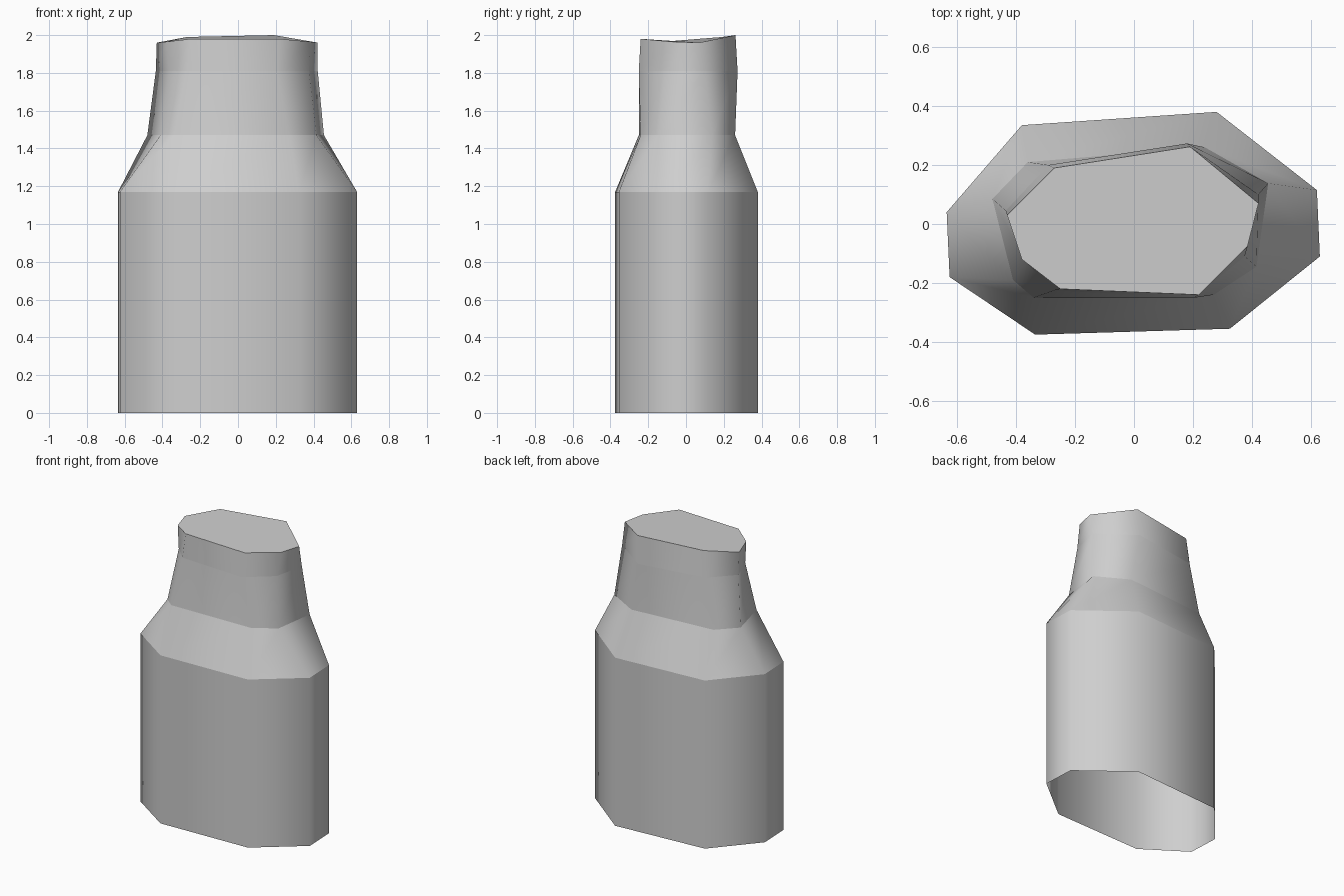
import bpy, bmesh, math

cube = bpy.data.objects.get("Cube")
if cube:
    bpy.data.objects.remove(cube, do_unlink=True)

# One plain grey for the whole bottle
grey = bpy.data.materials.new("plain grey")
grey.use_nodes = True
colour = (0.62, 0.62, 0.62, 1)
grey.diffuse_color = colour
grey.node_tree.nodes["Principled BSDF"].inputs["Base Color"].default_value = colour

# Irregular eight-sided outlines, counter-clockwise from the front left corner
BODY = [(-.335, -.375), (.325, -.355), (.63, -.11), (.62, .115),
        (.28, .38), (-.38, .335), (-.635, .04), (-.625, -.18)]
SHOULDER = [(-.34, -.25), (.27, -.24), (.415, -.145), (.455, .138),
            (.24, .26), (-.36, .21), (-.48, .085), (-.41, -.19)]
NECK = [(-.27, -.225), (.205, -.25), (.375, -.11), (.422, .10),
        (.18, .273), (-.29, .2), (-.435, .045), (-.365, -.13)]
RIM = [(-.25, -.22), (.22, -.24), (.385, -.075), (.422, .07),
       (.19, .262), (-.27, .19), (-.43, .03), (-.38, -.12)]
RIM_Z = [1.98, 1.98, 1.965, 1.96, 2.0, 1.99, 1.96, 1.965]


def ring(bm, outline, heights):
    return [bm.verts.new((x, y, z)) for (x, y), z in zip(outline, heights)]


bm = bmesh.new()
count = len(BODY)
levels = [(BODY, 0), (BODY, 1.17), (SHOULDER, 1.47), (NECK, 1.81)]
rings = [ring(bm, outline, [z] * count) for outline, z in levels]
rings.append(ring(bm, RIM, RIM_Z))

# Walls between neighbouring outlines, open underneath
for low, high in zip(rings, rings[1:]):
    for i in range(count):
        j = (i + 1) % count
        bm.faces.new((low[i], low[j], high[j], high[i]))

# Slightly tilted cap
bm.faces.new(rings[-1])

# Smooth walls, with crisp level lines and crisp corners where the bend is strong
for face in bm.faces:
    face.smooth = True
for r in rings:
    for i in range(count):
        edge = bm.edges.get((r[i], r[(i + 1) % count]))
        edge.smooth = False
for edge in bm.edges:
    if len(edge.link_faces) == 2 and edge.calc_face_angle() > math.radians(36.5):
        edge.smooth = False

mesh = bpy.data.meshes.new("bottle")
bm.to_mesh(mesh)
bm.free()
mesh.materials.append(grey)
bottle = bpy.data.objects.new("bottle", mesh)
bpy.context.collection.objects.link(bottle)
